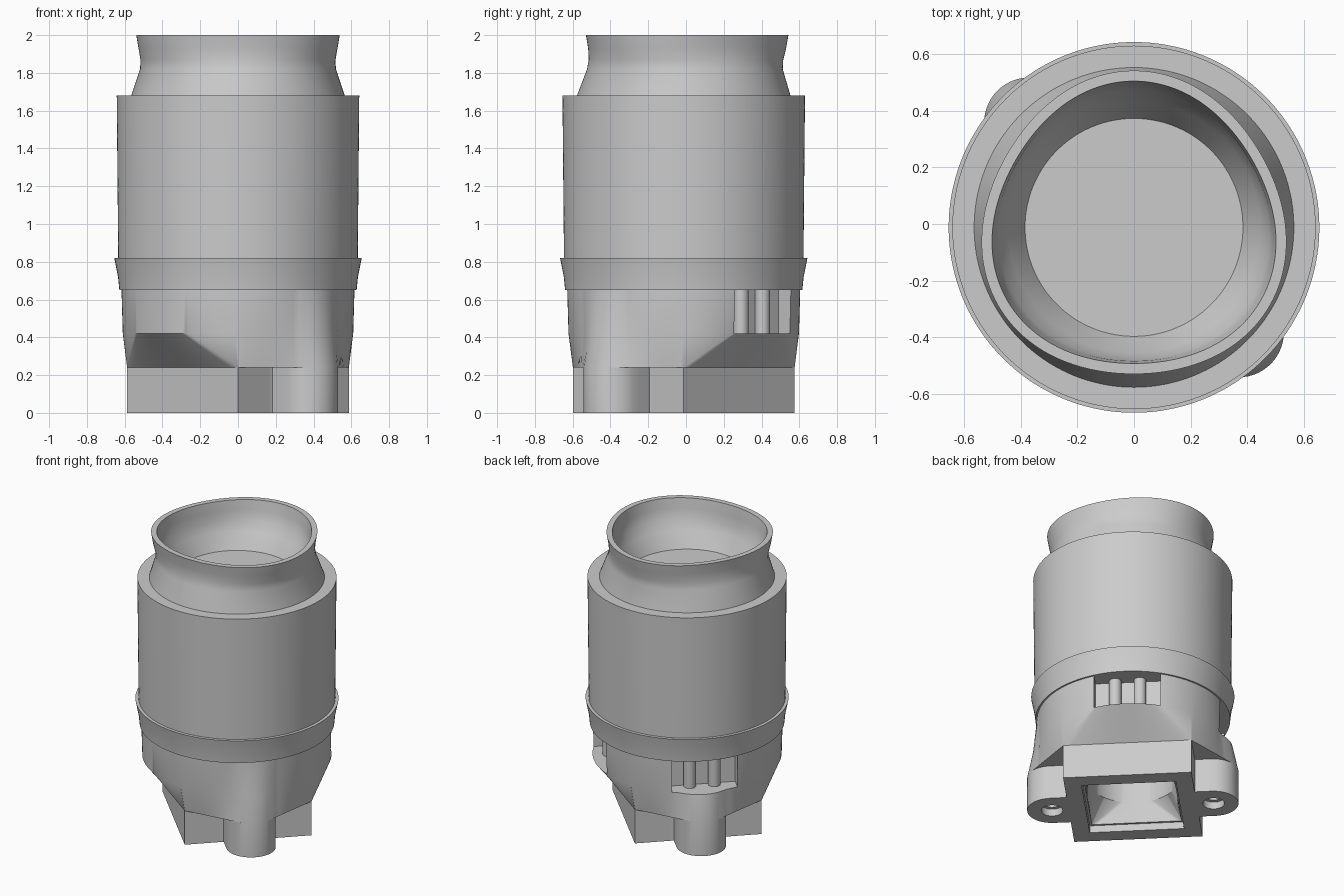
import bpy, bmesh
from math import sin, cos, radians, sqrt, pi
from mathutils import Vector, Matrix

cube = bpy.data.objects.get("Cube")
if cube:
    bpy.data.objects.remove(cube)

grey = bpy.data.materials.new("plain grey")
grey.use_nodes = True
grey.diffuse_color = (0.6, 0.6, 0.6, 1)
grey.node_tree.nodes["Principled BSDF"].inputs["Base Color"].default_value = (0.6, 0.6, 0.6, 1)

N = 240
CENTRE_Y = -0.012
HALF = 0.415        # half side of the square foot
EAR, EAR_R = 0.523, 0.16


def finish(bm, name, smooth=True):
    bmesh.ops.remove_doubles(bm, verts=bm.verts, dist=1e-4)
    bmesh.ops.recalc_face_normals(bm, faces=bm.faces)
    me = bpy.data.meshes.new(name)
    bm.to_mesh(me)
    bm.free()
    ob = bpy.data.objects.new(name, me)
    bpy.context.collection.objects.link(ob)
    me.materials.append(grey)
    return ob


def activate(ob):
    bpy.ops.object.select_all(action='DESELECT')
    ob.select_set(True)
    bpy.context.view_layer.objects.active = ob


def smooth(ob):
    activate(ob)
    bpy.ops.object.shade_smooth_by_angle(angle=radians(28))


def loft(name, rings, closed=False):
    """Skin a list of (z, point function) rings; cap the ends or join them up."""
    bm = bmesh.new()
    rows = []
    for z, fn in rings:
        rows.append([])
        for i in range(N):
            r, a = fn(360 * i / N)
            rows[-1].append(bm.verts.new((r * cos(radians(a)), r * sin(radians(a)) + CENTRE_Y, z)))
    pairs = list(zip(rows, rows[1:]))
    if closed:
        pairs.append((rows[-1], rows[0]))
    for lo, hi in pairs:
        for i in range(N):
            j = (i + 1) % N
            bm.faces.new((lo[i], lo[j], hi[j], hi[i]))
    if not closed:
        bm.faces.new(rows[0])
        bm.faces.new(rows[-1])
    return finish(bm, name)


# Cross-sections: each returns (radius, angle) for a direction
def circle(r):
    return lambda a: (r, a)


def sector(a):
    """Middle angle of the side, offset from it, and whether it carries an ear."""
    k = int(a // 90)
    mid = k * 90 + 45
    d = a - mid
    if k % 2 == 0:   # plain sides gather the outer arc into the corners
        d = max(-45, min(45, d / 18 * 45))
    return mid, d, k % 2 == 1


def square(half):
    def fn(a):
        mid, d, _ = sector(a)
        return half / cos(radians(d)), mid + d
    return fn


def ear_tip(d):
    return EAR * cos(d) + sqrt(max(0, EAR_R ** 2 - (EAR * sin(d)) ** 2))


def foot(a):
    mid, d, ear = sector(a)
    t = radians(abs(d))
    r = HALF / cos(t)
    if ear and abs(d) < 17.2:
        r = ear_tip(t)
    elif ear and abs(d) <= 21:
        r = max(r, EAR_R / sin(t))
    return r, mid + d


def shoulder(a):
    mid, d, ear = sector(a)
    t = radians(abs(d))
    if not ear:
        r = HALF / cos(t)
    elif abs(d) < 8.3:
        r = ear_tip(t)
    else:            # straight tangent from the corner to the ear
        r = 0.579 / cos(t - radians(36.6))
    return r, mid + d


def waist(a):
    mid, d, ear = sector(a)
    bump = 0.035 * max(0, cos(radians(d * 6))) if ear and abs(d) < 15 else 0
    return 0.61 + bump, a


def lobed(r, depth):
    return lambda a: (r + depth * cos(radians(3 * (a - 90))), a)


# Foot and transition body, with the square socket underneath
base = loft("base_body", [
    (0.60, circle(0.29)), (0.20, circle(0.29)), (0.05, square(0.29)), (0.05, square(0.305)),
    (0.0, square(0.305)), (0.0, foot), (0.24, foot), (0.24, shoulder),
    (0.42, waist), (0.66, circle(0.617))])


def cut(target, cutter):
    mod = target.modifiers.new("cut", 'BOOLEAN')
    mod.operation, mod.solver, mod.object = 'DIFFERENCE', 'EXACT', cutter
    activate(target)
    bpy.ops.object.modifier_apply(modifier=mod.name)
    bpy.data.objects.remove(cutter)


def cylinder(name, x, y, z0, z1, r, segments=24):
    bm = bmesh.new()
    bmesh.ops.create_cone(bm, cap_ends=True, segments=segments, radius1=r, radius2=r, depth=z1 - z0,
                          matrix=Matrix.Translation((x, y, (z0 + z1) / 2)))
    return finish(bm, name)


def place(angle, n, t):
    a = radians(angle)
    return n * cos(a) - t * sin(a), n * sin(a) + t * cos(a) + CENTRE_Y


# Stepped screw holes in the ears
for angle in (135, 315):
    x, y = place(angle, EAR, 0)
    cut(base, cylinder("hole_cutter", x, y, -0.1, 0.05, 0.07))
    cut(base, cylinder("hole_cutter", x, y, -0.1, 0.2, 0.045))

# Side windows with two pillars each
pillars = []
for angle in (45, 135):
    bm = bmesh.new()
    x, y = place(angle, 0.64, 0.015)
    m = (Matrix.Translation((x, y, 0.57)) @ Matrix.Rotation(radians(angle), 4, 'Z')
         @ Matrix.Diagonal((0.32, 0.43, 0.30, 1)))
    bmesh.ops.create_cube(bm, size=1, matrix=m)
    cut(base, finish(bm, "window_cutter"))
    for t in (-0.07, 0.09):
        x, y = place(angle, 0.50, t)
        pillars.append(cylinder("window_pillar", x, y, 0.41, 0.66, 0.04))

# Flared collar and barrel
barrel = loft("collar_and_barrel", [
    (0.65, circle(0.628)), (0.72, circle(0.635)), (0.82, circle(0.655)), (0.82, circle(0.634)),
    (1.68, circle(0.642))])

# Waisted, slightly three-lobed neck with a recessed floor
neck = loft("neck", [
    (1.66, circle(0.568)), (1.68, circle(0.565)), (1.82, lobed(0.518, 0.006)),
    (1.87, lobed(0.515, 0.012)), (1.93, lobed(0.524, 0.018)), (2.0, lobed(0.536, 0.018)),
    (2.0, lobed(0.499, 0.018)), (1.93, lobed(0.488, 0.016)), (1.86, lobed(0.478, 0.010)),
    (1.80, circle(0.445)), (1.69, circle(0.385))])

for ob in [base, barrel, neck] + pillars:
    smooth(ob)
